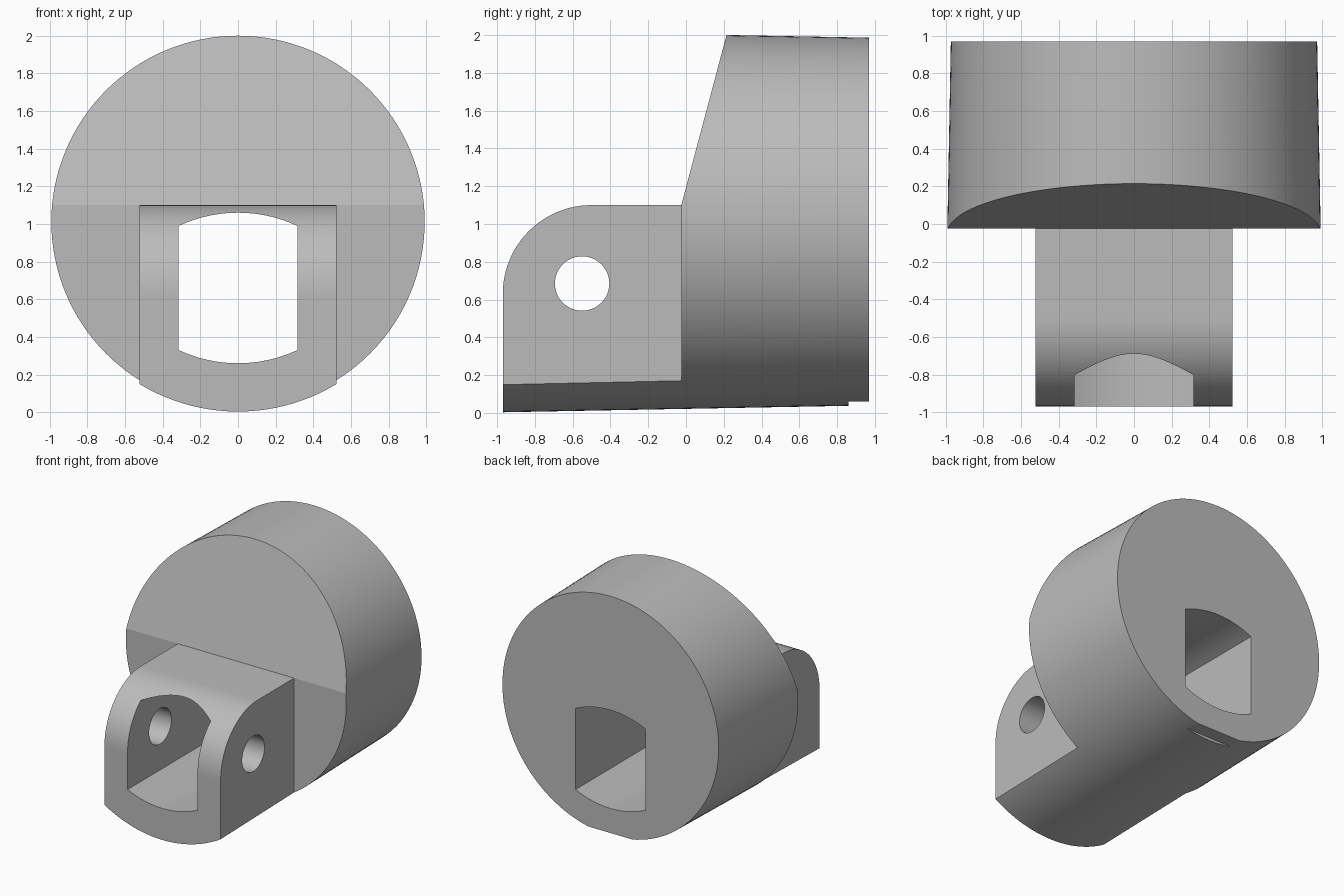
import bpy, bmesh, math

cube = bpy.data.objects.get("Cube")
if cube:
    bpy.data.objects.remove(cube, do_unlink=True)

grey = bpy.data.materials.new("plain grey")
grey.use_nodes = True
grey.diffuse_color = (0.5, 0.5, 0.5, 1)
grey.node_tree.nodes["Principled BSDF"].inputs["Base Color"].default_value = (0.5, 0.5, 0.5, 1)


def loft(name, start, end):
    """Solid between two matching closed loops of 3D points."""
    bm = bmesh.new()
    a = [bm.verts.new(p) for p in start]
    b = [bm.verts.new(p) for p in end]
    n = len(a)
    bm.faces.new(a)
    bm.faces.new(b[::-1])
    for i in range(n):
        j = (i + 1) % n
        bm.faces.new((a[j], a[i], b[i], b[j]))
    bmesh.ops.recalc_face_normals(bm, faces=bm.faces)
    mesh = bpy.data.meshes.new(name)
    bm.to_mesh(mesh)
    bm.free()
    mesh.materials.append(grey)
    obj = bpy.data.objects.new(name, mesh)
    bpy.context.collection.objects.link(obj)
    return obj


def along_x(name, profile, x0, x1):
    return loft(name, [(x0, y, z) for y, z in profile], [(x1, y, z) for y, z in profile])


def along_y(name, profile, y0, y1):
    return loft(name, [(x, y0, z) for x, z in profile], [(x, y1, z) for x, z in profile])


def arc(cx, cy, r, a0, a1, n):
    """Points on an arc, angles in degrees, both ends included."""
    angles = [math.radians(a0 + (a1 - a0) * i / n) for i in range(n + 1)]
    return [(cx + r * math.cos(a), cy + r * math.sin(a)) for a in angles]


def cut(body, tool, operation):
    mod = body.modifiers.new(operation, 'BOOLEAN')
    mod.operation = operation
    mod.solver = 'EXACT'
    mod.object = tool
    bpy.context.view_layer.objects.active = body
    bpy.ops.object.modifier_apply(modifier=mod.name)
    bpy.data.objects.remove(tool, do_unlink=True)


# Slightly tapered round body, longer than needed
def ring(y):
    r = 0.992 - 0.0187 * (y + 0.02)
    return [(x, y, z) for x, z in arc(0, 1.013, r, 0, 360, 128)[:-1]]


body = loft("pivot_housing", ring(-1.2), ring(1.2))

# Side outline: rounded lug, sloping shoulder, flat back and small notch
outline = [(-0.97, -0.1)] + arc(-0.5, 0.63, 0.47, 180, 90, 24)
outline += [(-0.025, 1.1), (0.241, 2.1), (0.97, 2.1), (0.97, 0.06), (0.86, 0.06), (0.86, -0.1)]
cut(body, along_x("outline", outline, -1.3, 1.3), 'INTERSECT')

# Trim both sides of the lug
for s in (-1, 1):
    box = [(-1.3, -0.3), (-0.025, -0.3), (-0.025, 1.1), (0.241, 2.1), (-1.3, 2.1)]
    cut(body, along_x("side_trim", box, s * 0.523, s * 1.3), 'DIFFERENCE')

# Lengthwise opening with arched top and bottom
R = 0.744
half = math.degrees(math.asin(0.315 / R))
window = arc(0, 1.06 - R, R, 90 - half, 90 + half, 24)
window += arc(0, 0.26 + R, R, 270 - half, 270 + half, 24)
cut(body, along_y("opening", window, -1.3, 1.3), 'DIFFERENCE')

# Cross pin hole
pin = arc(-0.55, 0.685, 0.144, 0, 360, 48)[:-1]
cut(body, along_x("pin_hole", pin, -1.3, 1.3), 'DIFFERENCE')

bpy.ops.object.select_all(action='DESELECT')
body.select_set(True)
bpy.context.view_layer.objects.active = body
bpy.ops.object.shade_smooth_by_angle(angle=math.radians(12))
